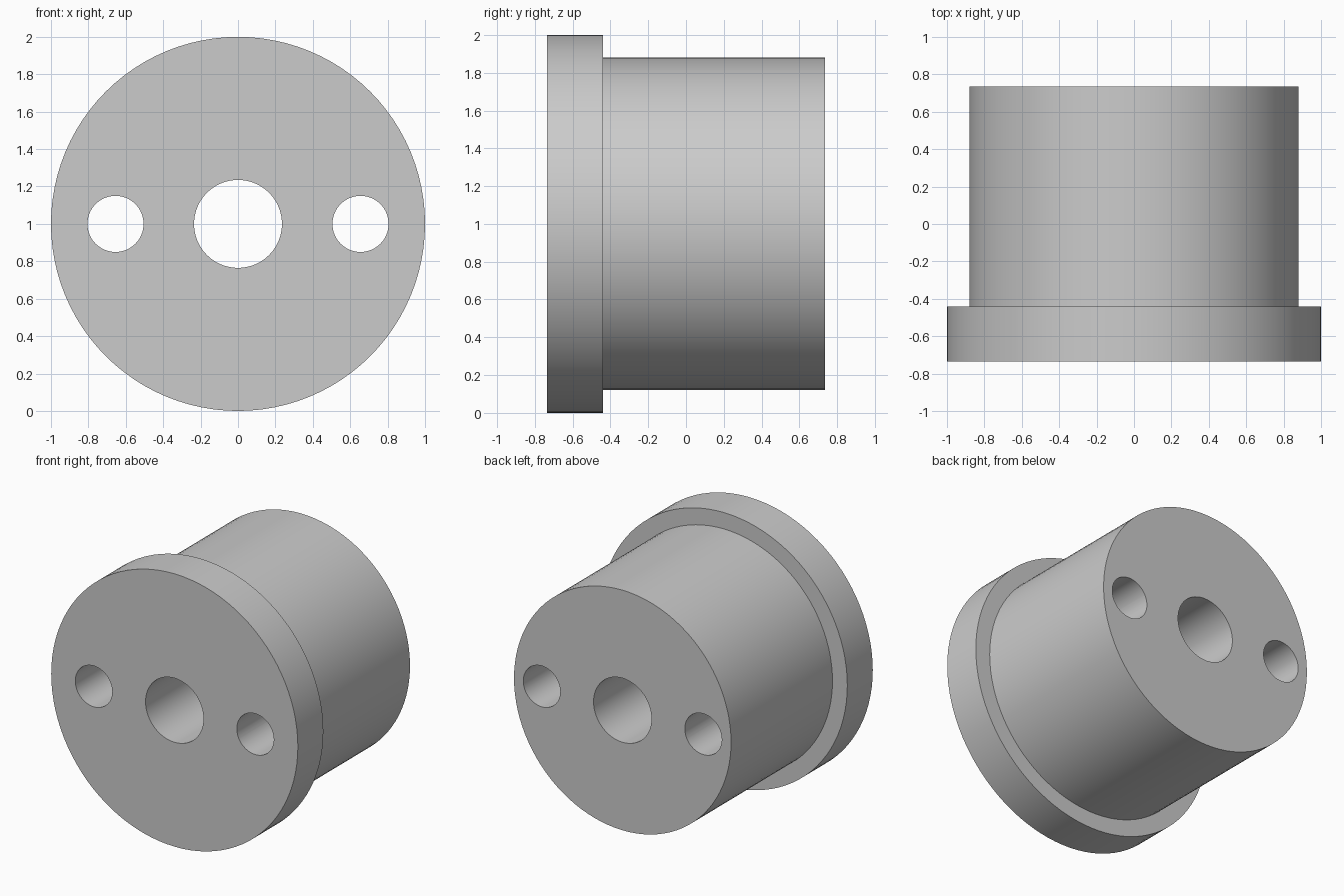
import bpy, bmesh, math
from mathutils import Vector, Matrix

default = bpy.data.objects.get("Cube")
if default:
    bpy.data.objects.remove(default)

SEGMENTS = 96
FRONT, STEP, BACK = -0.735, -0.44, 0.735
FLANGE_R, BODY_R, BORE_R = 1.0, 0.88, 0.235
PIN_R, PIN_X = 0.15, 0.655
CENTRE_Z = 1.0

grey = bpy.data.materials.new("plain grey")
grey.use_nodes = True
colour = (0.6, 0.6, 0.6, 1)
grey.diffuse_color = colour
grey.node_tree.nodes["Principled BSDF"].inputs["Base Color"].default_value = colour


def add_object(name, bm):
    mesh = bpy.data.meshes.new(name)
    bmesh.ops.recalc_face_normals(bm, faces=bm.faces)
    bm.to_mesh(mesh)
    bm.free()
    mesh.materials.append(grey)
    obj = bpy.data.objects.new(name, mesh)
    bpy.context.collection.objects.link(obj)
    return obj


# Flanged bushing with its central bore, turned around the y axis
profile = [(BORE_R, FRONT), (FLANGE_R, FRONT), (FLANGE_R, STEP),
           (BODY_R, STEP), (BODY_R, BACK), (BORE_R, BACK)]
bm = bmesh.new()
verts = [bm.verts.new((r, y, CENTRE_Z)) for r, y in profile]
edges = [bm.edges.new((a, b)) for a, b in zip(verts, verts[1:] + verts[:1])]
bmesh.ops.spin(bm, geom=verts + edges, cent=(0, 0, CENTRE_Z), axis=(0, 1, 0),
               angle=math.tau, steps=SEGMENTS, use_duplicate=False)
bmesh.ops.remove_doubles(bm, verts=bm.verts, dist=1e-4)
bushing = add_object("flanged_bushing", bm)

# Two side holes drilled right through
bpy.context.view_layer.objects.active = bushing
bushing.select_set(True)
for side in (-1, 1):
    bm = bmesh.new()
    placement = (Matrix.Translation(Vector((side * PIN_X, 0, CENTRE_Z)))
                 @ Matrix.Rotation(math.pi / 2, 4, "X"))
    bmesh.ops.create_cone(bm, cap_ends=True, segments=64, radius1=PIN_R,
                          radius2=PIN_R, depth=2, matrix=placement)
    cutter = add_object("hole_cutter", bm)
    cutter.hide_render = True
    cut = bushing.modifiers.new("side_hole", "BOOLEAN")
    cut.operation = "DIFFERENCE"
    cut.solver = "EXACT"
    cut.object = cutter
    bpy.ops.object.modifier_apply(modifier=cut.name)
    bpy.data.objects.remove(cutter)

# Smooth round walls with sharp rims
bpy.ops.object.select_all(action="DESELECT")
bushing.select_set(True)
bpy.ops.object.shade_smooth_by_angle(angle=math.radians(30))
